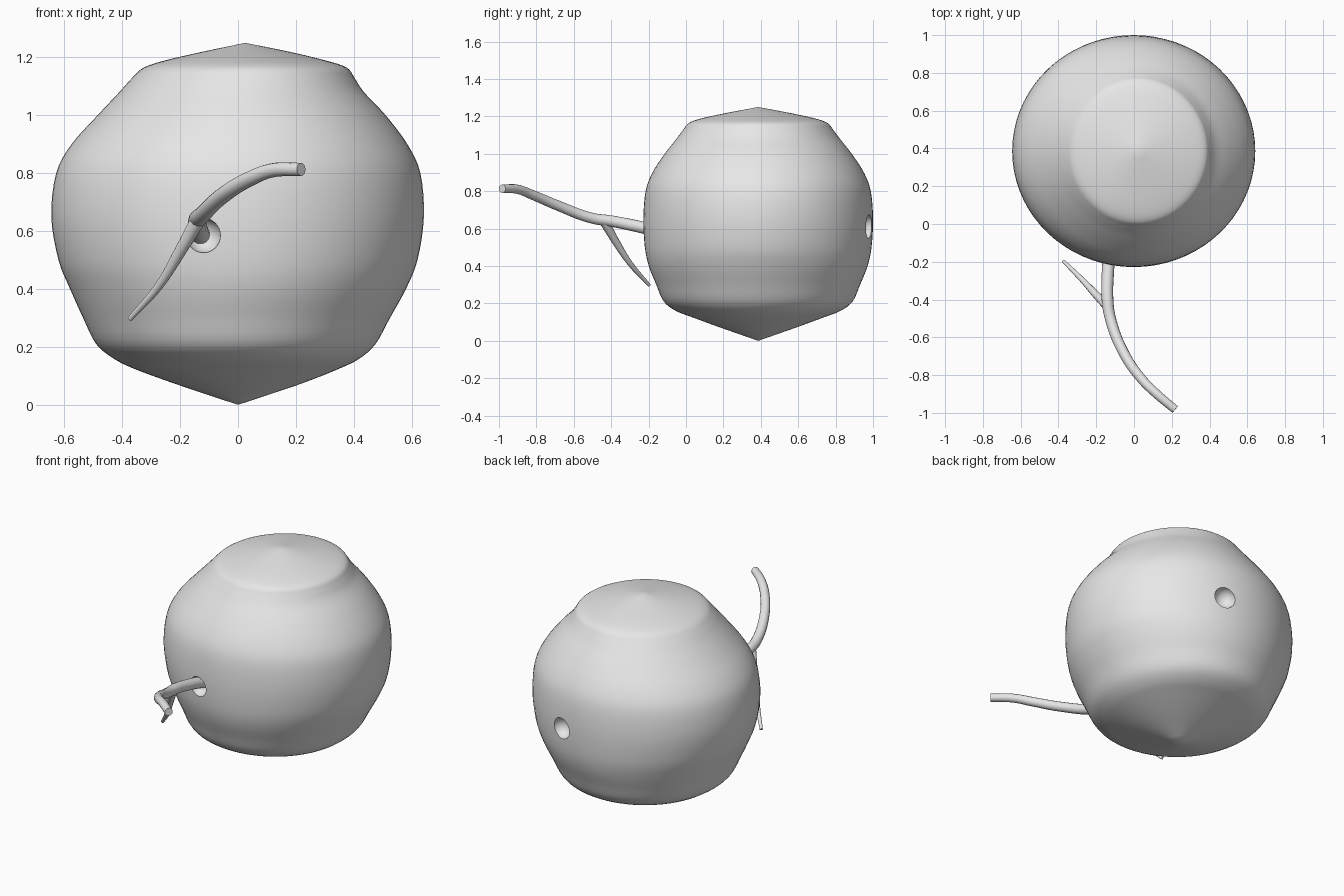
import bpy
import bmesh
import math
from mathutils import Vector

cube = bpy.data.objects.get("Cube")
if cube:
    bpy.data.objects.remove(cube, do_unlink=True)

SEGMENTS = 72
STEPS = 4
BODY_Y = 0.386

clay = bpy.data.materials.new("light_grey")
clay.use_nodes = True
GREY = (0.8, 0.8, 0.8, 1.0)
clay.diffuse_color = GREY
clay.node_tree.nodes["Principled BSDF"].inputs["Base Color"].default_value = GREY


def activate(obj):
    bpy.ops.object.select_all(action="DESELECT")
    obj.select_set(True)
    bpy.context.view_layer.objects.active = obj


def smooth_profile(points):
    """Catmull-Rom curve through the profile points, ends extended straight."""
    pts = [Vector(p) for p in points]
    pts = [2 * pts[0] - pts[1]] + pts + [2 * pts[-1] - pts[-2]]
    out = []
    for a, b, c, d in zip(pts, pts[1:], pts[2:], pts[3:]):
        for i in range(STEPS):
            t = i / STEPS
            out.append(0.5 * (2 * b + (c - a) * t + (2 * a - 5 * b + 4 * c - d) * t ** 2
                              + (3 * b - a - 3 * c + d) * t ** 3))
    out.append(pts[-2])
    return out


def loft_body(name, points):
    """Stack of elliptical rings: height, lowest x, highest x, half depth."""
    bm = bmesh.new()
    rings = []
    for z, low, high, depth in smooth_profile(points):
        mid, half = (low + high) / 2, (high - low) / 2
        ring = []
        for i in range(SEGMENTS):
            a = math.tau * i / SEGMENTS
            ring.append(bm.verts.new((mid + half * math.cos(a),
                                      BODY_Y + depth * math.sin(a), z)))
        rings.append(ring)
    for lower, upper in zip(rings, rings[1:]):
        for i in range(SEGMENTS):
            j = (i + 1) % SEGMENTS
            bm.faces.new((lower[i], lower[j], upper[j], upper[i]))
    bmesh.ops.remove_doubles(bm, verts=bm.verts, dist=0.0001)
    bmesh.ops.recalc_face_normals(bm, faces=bm.faces)
    mesh = bpy.data.meshes.new(name)
    bm.to_mesh(mesh)
    bm.free()
    obj = bpy.data.objects.new(name, mesh)
    bpy.context.collection.objects.link(obj)
    mesh.materials.append(clay)
    return obj


def carve_socket(body, centre, radius):
    """Scoop a round bowl out of the body."""
    bpy.ops.mesh.primitive_uv_sphere_add(segments=32, ring_count=16,
                                         radius=radius, location=centre)
    cutter = bpy.context.object
    cutter.data.materials.append(clay)
    activate(body)
    cut = body.modifiers.new("socket", "BOOLEAN")
    cut.operation = "DIFFERENCE"
    cut.solver = "EXACT"
    cut.object = cutter
    bpy.ops.object.modifier_apply(modifier=cut.name)
    bpy.data.objects.remove(cutter, do_unlink=True)


def twig(name, path, start, end):
    """Tapered round tube along a smooth path."""
    curve = bpy.data.curves.new(name, "CURVE")
    curve.dimensions = "3D"
    curve.bevel_depth = 1.0
    curve.bevel_resolution = 5
    curve.use_fill_caps = True
    curve.resolution_u = 8
    spline = curve.splines.new("BEZIER")
    spline.bezier_points.add(len(path) - 1)
    for i, (point, co) in enumerate(zip(spline.bezier_points, path)):
        point.co = co
        point.handle_left_type = point.handle_right_type = "AUTO"
        point.radius = start + (end - start) * i / (len(path) - 1)
    obj = bpy.data.objects.new(name, curve)
    bpy.context.collection.objects.link(obj)
    curve.materials.append(clay)
    activate(obj)
    bpy.ops.object.convert(target="MESH")
    bpy.ops.object.shade_smooth_by_angle(angle=math.radians(40))


# Rounded body with pointed ends and a slightly shifted top
body = loft_body("body", [
    (0, 0, 0, 0),
    (0.07, -0.21, 0.21, 0.2),
    (0.125, -0.36, 0.35, 0.35),
    (0.16, -0.43, 0.42, 0.44),
    (0.21, -0.49, 0.475, 0.505),
    (0.3, -0.535, 0.525, 0.545),
    (0.4, -0.58, 0.58, 0.585),
    (0.5, -0.62, 0.62, 0.606),
    (0.65, -0.645, 0.642, 0.614),
    (0.8, -0.628, 0.63, 0.602),
    (0.9, -0.575, 0.585, 0.565),
    (1, -0.485, 0.51, 0.5),
    (1.08, -0.41, 0.435, 0.437),
    (1.13, -0.365, 0.402, 0.4),
    (1.165, -0.325, 0.375, 0.37),
    (1.19, -0.25, 0.3, 0.3),
    (1.22, -0.12, 0.175, 0.16),
    (1.25, 0.025, 0.025, 0),
])

# Bowl-shaped sockets, front and back
carve_socket(body, (-0.12, -0.215, 0.585), 0.06)
carve_socket(body, (0.16, 0.98, 0.61), 0.063)
activate(body)
bpy.ops.object.shade_smooth_by_angle(angle=math.radians(35))

# Curved stem growing out of the front socket
twig("stem", [
    (-0.13, -0.14, 0.585), (-0.138, -0.25, 0.61), (-0.14, -0.4, 0.64),
    (-0.125, -0.5, 0.655), (-0.05, -0.69, 0.725), (0.04, -0.82, 0.78),
    (0.12, -0.9, 0.81), (0.218, -0.982, 0.813),
], 0.034, 0.023)

# Thin side shoot hanging from the stem
twig("side_shoot", [
    (-0.14, -0.435, 0.635), (-0.2, -0.375, 0.53),
    (-0.27, -0.3, 0.415), (-0.373, -0.197, 0.297),
], 0.026, 0.009)
